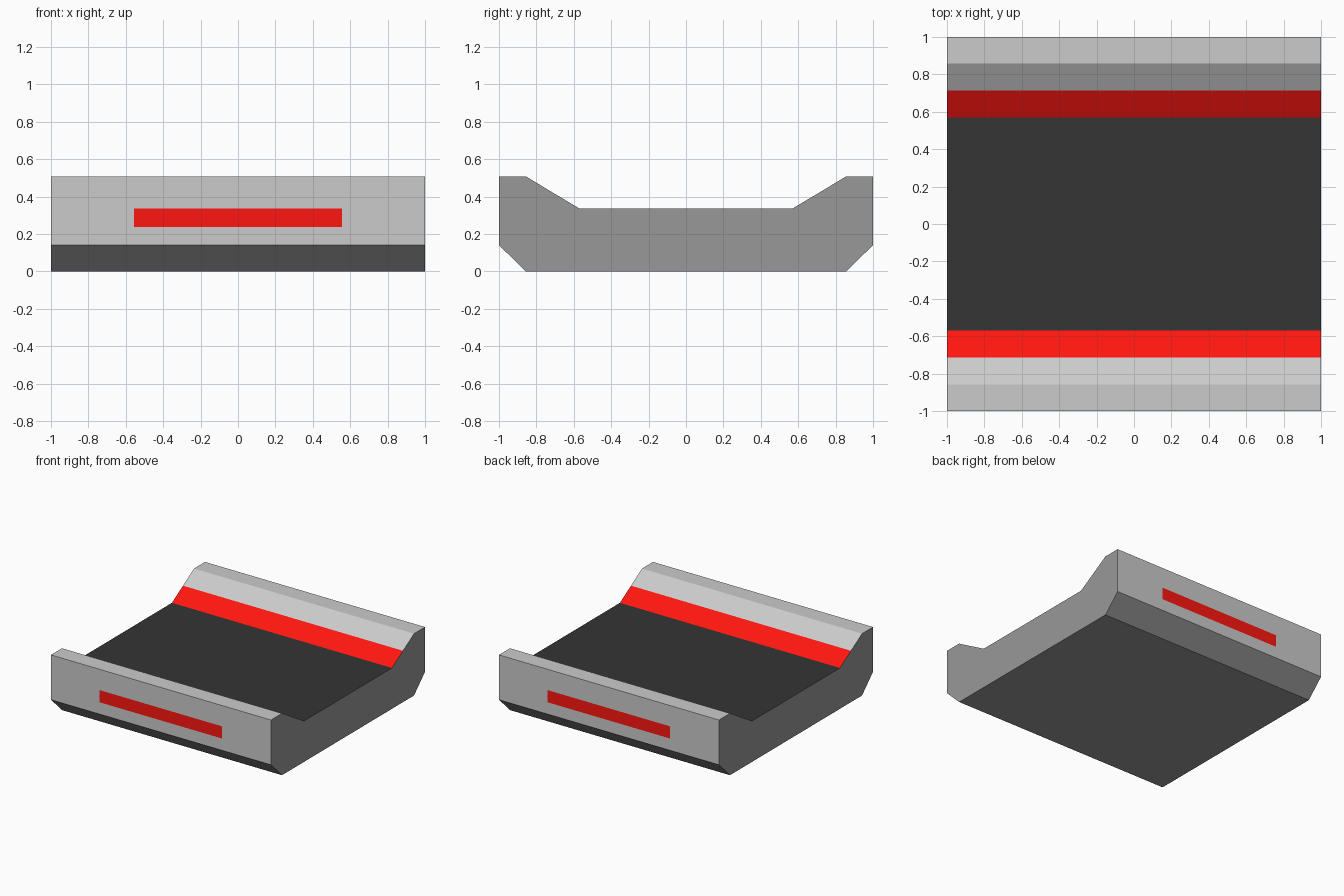
import bpy, bmesh

if "Cube" in bpy.data.objects:
    bpy.data.objects.remove(bpy.data.objects["Cube"])


def material(name, r, g, b):
    m = bpy.data.materials.new(name)
    m.diffuse_color = (r, g, b, 1)
    m.use_nodes = True
    m.node_tree.nodes["Principled BSDF"].inputs["Base Color"].default_value = m.diffuse_color
    return m


# Half cross-section (y, z) from the bottom round to the trough floor
half = [(0.857, 0), (1, 0.14), (1, 0.508), (0.857, 0.508), (0.714, 0.422), (0.57, 0.336)]
profile = half + [(-y, z) for y, z in reversed(half)]

GREY, DARK, RED, MID = range(4)
# Material of the strip after each profile point
strips = [MID, GREY, GREY, GREY, RED, DARK, RED, GREY, GREY, GREY, MID, MID]

bm = bmesh.new()
left, right = ([bm.verts.new((x, y, z)) for y, z in profile] for x in (-1, 1))

# Side caps
for loop in (left, right):
    bm.faces.new(loop).material_index = MID

# Long strips around the cross-section
n = len(profile)
for i, mat in enumerate(strips):
    j = (i + 1) % n
    bm.faces.new((left[i], left[j], right[j], right[i])).material_index = mat

# Flush red panels cut into the front and back walls
cuts = [((-0.557, 0, 0), (1, 0, 0)), ((0.557, 0, 0), (1, 0, 0)),
        ((0, 0, 0.237), (0, 0, 1)), ((0, 0, 0.337), (0, 0, 1))]


def wall_faces(sign):
    return [f for f in bm.faces if all(abs(v.co.y - sign) < 1e-4 for v in f.verts)]


for sign in (-1, 1):
    for co, no in cuts:
        geom = set()
        for f in wall_faces(sign):
            geom.update([f], f.edges, f.verts)
        bmesh.ops.bisect_plane(bm, geom=list(geom), plane_co=co, plane_no=no)
    for f in wall_faces(sign):
        c = f.calc_center_median()
        if abs(c.x) < 0.5 and 0.237 < c.z < 0.337:
            f.material_index = RED

bmesh.ops.recalc_face_normals(bm, faces=bm.faces)
mesh = bpy.data.meshes.new("trough_body")
bm.to_mesh(mesh)
bm.free()
for m in (material("light_grey", 0.8, 0.8, 0.8), material("dark_floor", 0.035, 0.035, 0.035),
          material("red", 1.0, 0.008, 0.005), material("mid_grey", 0.317, 0.317, 0.317)):
    mesh.materials.append(m)
bpy.context.collection.objects.link(bpy.data.objects.new("trough_body", mesh))
